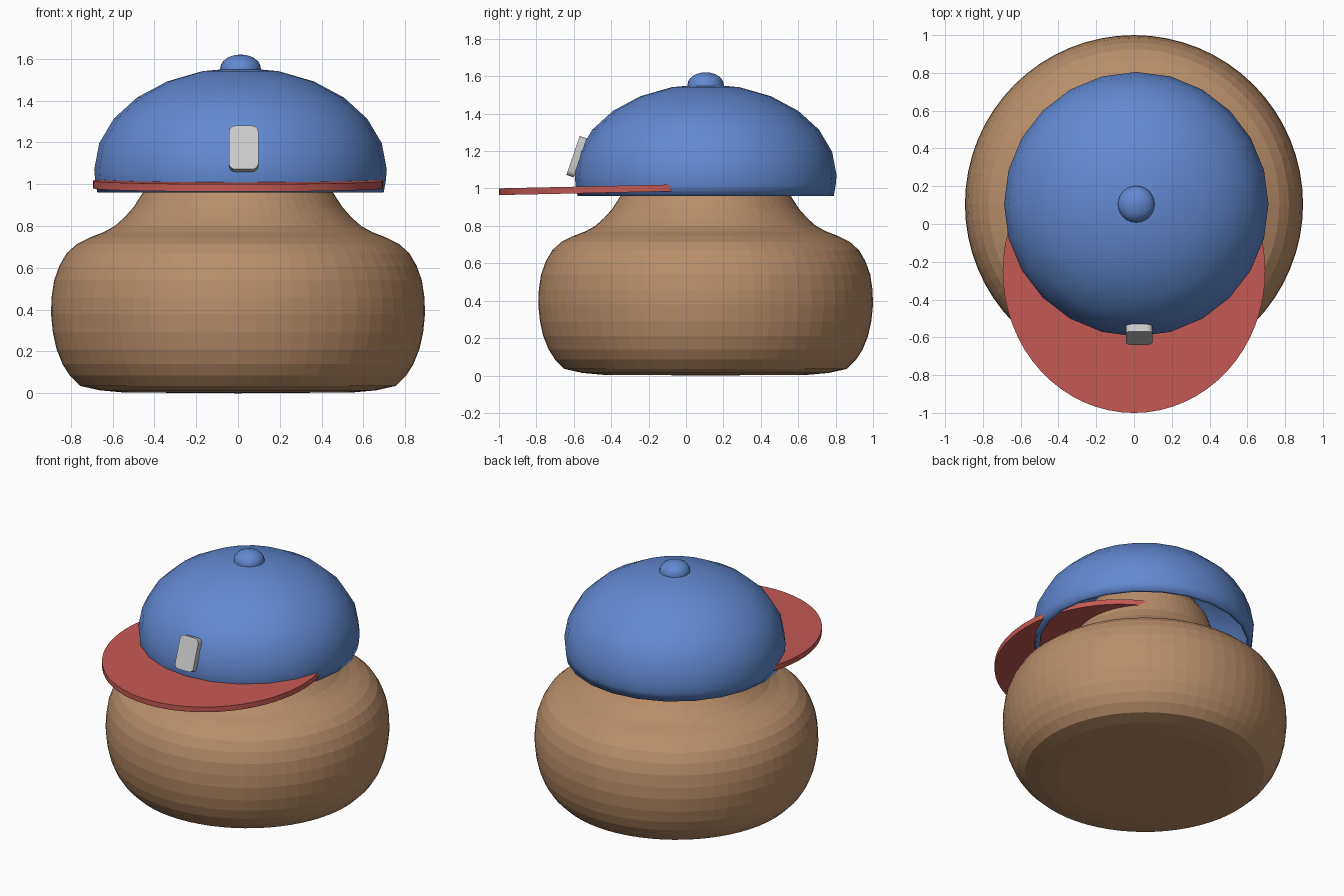
import bpy, bmesh
from math import cos, sin, pi, radians

if "Cube" in bpy.data.objects:
    bpy.data.objects.remove(bpy.data.objects["Cube"])

CY = 0.105  # shared vertical axis of body and cap


def material(name, rgb):
    m = bpy.data.materials.new(name)
    m.diffuse_color = (*rgb, 1)
    m.use_nodes = True
    m.node_tree.nodes["Principled BSDF"].inputs["Base Color"].default_value = m.diffuse_color
    return m


def finish(name, bm, mat=None, smooth=False, loc=(0, 0, 0)):
    bmesh.ops.recalc_face_normals(bm, faces=bm.faces)
    me = bpy.data.meshes.new(name)
    bm.to_mesh(me)
    bm.free()
    ob = bpy.data.objects.new(name, me)
    bpy.context.collection.objects.link(ob)
    ob.location = loc
    if mat:
        me.materials.append(mat)
    if smooth:
        bpy.ops.object.select_all(action='DESELECT')
        ob.select_set(True)
        bpy.context.view_layer.objects.active = ob
        bpy.ops.object.shade_smooth_by_angle(angle=radians(35))
    return ob


def lathe(profile, sides):
    """Revolve (radius, z) points around z; radius 0 makes a pole."""
    bm = bmesh.new()
    verts = [bm.verts.new((r, 0, z)) for r, z in profile]
    edges = [bm.edges.new(p) for p in zip(verts, verts[1:])]
    bmesh.ops.spin(bm, geom=verts + edges, cent=(0, 0, 0), axis=(0, 0, 1),
                   angle=2 * pi, steps=sides, use_merge=True)
    bmesh.ops.remove_doubles(bm, verts=bm.verts, dist=1e-5)
    return bm


brown = material("brown", (0.48, 0.27, 0.14))
blue = material("blue", (0.12, 0.25, 0.64))
red = material("red", (0.56, 0.10, 0.09))

# Squat rounded body with a neck that closes inside the cap
body = [(0, 0), (0.55, 0.004), (0.66, 0.014), (0.755, 0.035), (0.805, 0.085),
        (0.84, 0.14), (0.868, 0.21), (0.886, 0.29), (0.895, 0.38),
        (0.892, 0.46), (0.88, 0.54), (0.855, 0.61), (0.82, 0.67),
        (0.77, 0.715), (0.71, 0.745), (0.645, 0.77), (0.59, 0.80),
        (0.545, 0.84), (0.50, 0.89), (0.455, 0.96), (0.43, 1.03),
        (0.40, 1.12), (0.33, 1.22), (0.20, 1.29), (0, 1.32)]
finish("body", lathe(body, 64), brown, loc=(0, CY, 0))

# Cap dome: open squashed half sphere with wall thickness
dome = [(0.685, 0.96), (0.695, 1.015)]
dome += [(0.70 * cos(pi / 12 * i), 1.07 + 0.488 * sin(pi / 12 * i)) for i in range(6)]
dome.append((0, 1.558))
cap = finish("cap_dome", lathe(dome, 24), blue, True, (0.012, CY, 0))
wall = cap.modifiers.new("wall", 'SOLIDIFY')
wall.thickness = 0.03
wall.offset = -1

# Top button
button = [(0.097 * cos(pi / 12 * i), 0.066 * sin(pi / 12 * i)) for i in range(6)]
button = [(0.097, -0.02)] + button + [(0, 0.066)]
finish("cap_button", lathe(button, 24), blue, True, (0.012, CY, 1.555))

# Brim: tilted oval plate running through the cap
bm = bmesh.new()
bmesh.ops.create_cone(bm, cap_ends=True, segments=64, radius1=1, radius2=1, depth=0.036)
bmesh.ops.scale(bm, vec=(0.695, 0.75, 1), verts=bm.verts)
brim = finish("brim", bm, red, True, (0, -0.25, 0.999))
brim.rotation_euler.x = 0.022

# Plain patch on the front of the cap
bm = bmesh.new()
bmesh.ops.create_cube(bm, size=1)
bmesh.ops.scale(bm, vec=(0.14, 0.04, 0.22), verts=bm.verts)
corners = [e for e in bm.edges if abs(e.verts[0].co.y - e.verts[1].co.y) > 0.01]
bmesh.ops.bevel(bm, geom=corners, offset=0.03, segments=4, profile=0.5, affect='EDGES')
patch = finish("front_patch", bm, None, True, (0.027, -0.585, 1.17))
patch.rotation_euler.x = -0.33
